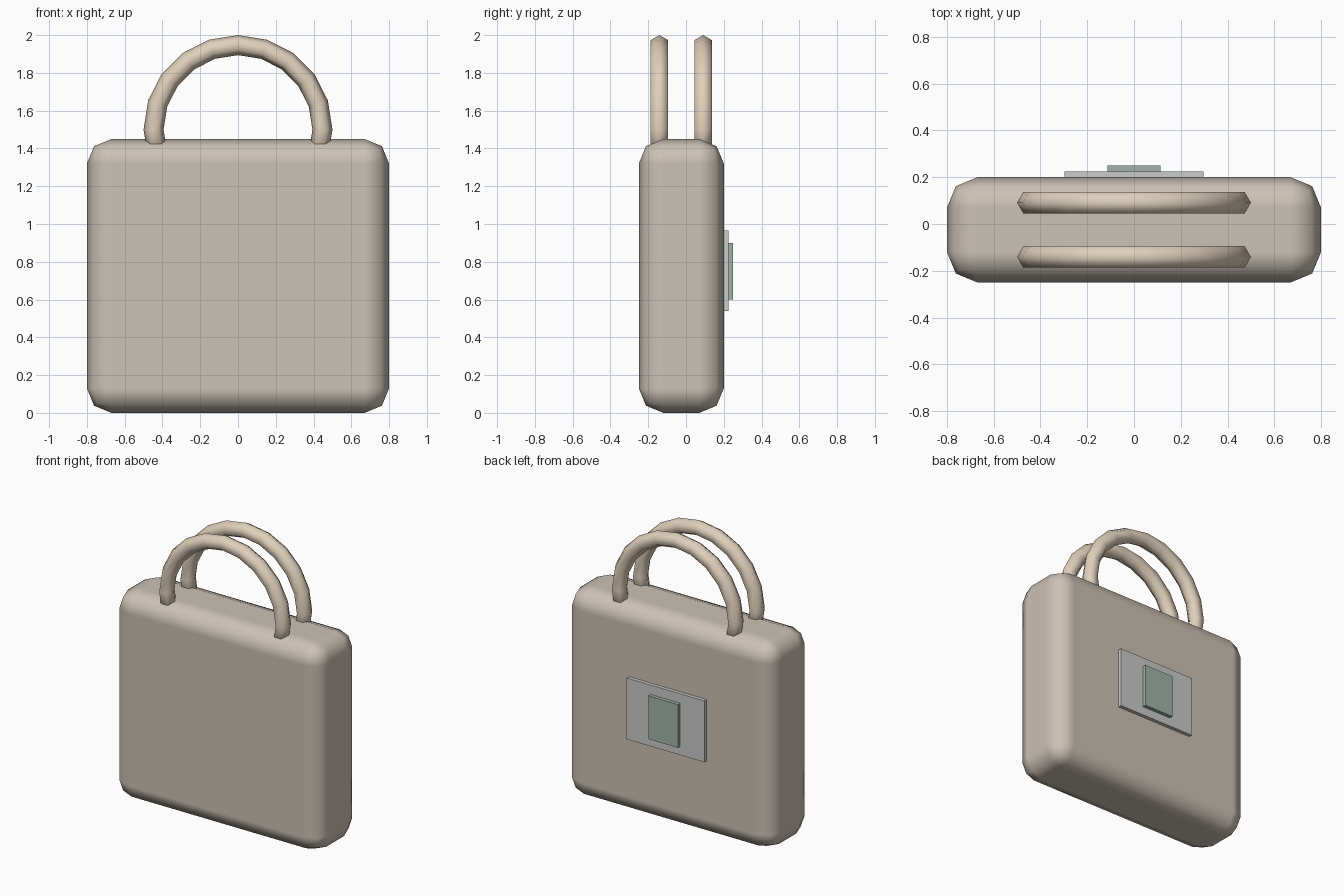
import bpy, bmesh
from math import cos, sin, radians

if "Cube" in bpy.data.objects:
    bpy.data.objects.remove(bpy.data.objects["Cube"])


def material(name, rgb):
    m = bpy.data.materials.new(name)
    m.diffuse_color = (*rgb, 1)
    m.use_nodes = True
    m.node_tree.nodes["Principled BSDF"].inputs["Base Color"].default_value = m.diffuse_color
    return m


def finish(name, bm, mat=None, smooth=False):
    bmesh.ops.recalc_face_normals(bm, faces=bm.faces)
    me = bpy.data.meshes.new(name)
    bm.to_mesh(me)
    bm.free()
    if mat:
        me.materials.append(mat)
    for p in me.polygons:
        p.use_smooth = smooth
    ob = bpy.data.objects.new(name, me)
    bpy.context.collection.objects.link(ob)
    return ob


def box(name, lo, hi, mat=None, smooth=False):
    bm = bmesh.new()
    bmesh.ops.create_cube(bm, size=1)
    for v in bm.verts:
        v.co = [(a + b) / 2 + c * (b - a) for a, b, c in zip(lo, hi, v.co)]
    return finish(name, bm, mat, smooth)


def handle(name, y, mat, major=0.447, minor=0.053, zc=1.5, sides=6):
    # Hexagonal tube swept in 18 degree steps, both ends sunk into the bag
    bm = bmesh.new()
    rings = []
    for i in range(-1, 12):
        a = radians(18 * i)
        ring = []
        for j in range(sides):
            t = radians(360 / sides * j)
            r = major + minor * cos(t)
            ring.append(bm.verts.new((r * cos(a), y + minor * sin(t), zc + r * sin(a))))
        rings.append(ring)
    for p, q in zip(rings, rings[1:]):
        for j in range(sides):
            k = (j + 1) % sides
            bm.faces.new((p[j], p[k], q[k], q[j]))
    bm.faces.new(rings[0])
    bm.faces.new(rings[-1])
    return finish(name, bm, mat, True)


fabric = material("bag_fabric", (0.60, 0.54, 0.47))
strap = material("strap", (0.74, 0.63, 0.50))
green = material("badge_green", (0.36, 0.45, 0.40))

# Rounded bag body
body = box("bag_body", (-0.8, -0.25, 0), (0.8, 0.2, 1.45), fabric, True)
bev = body.modifiers.new("rounded_edges", 'BEVEL')
bev.width = 0.13
bev.segments = 2
bev.harden_normals = True

# Pair of carrying handles
handle("front_handle", -0.141, strap)
handle("back_handle", 0.091, strap)

# Layered patch on the back
box("back_plate", (-0.298, 0.19, 0.54), (0.298, 0.225, 0.965))
box("back_badge", (-0.113, 0.22, 0.60), (0.113, 0.25, 0.90), green)
